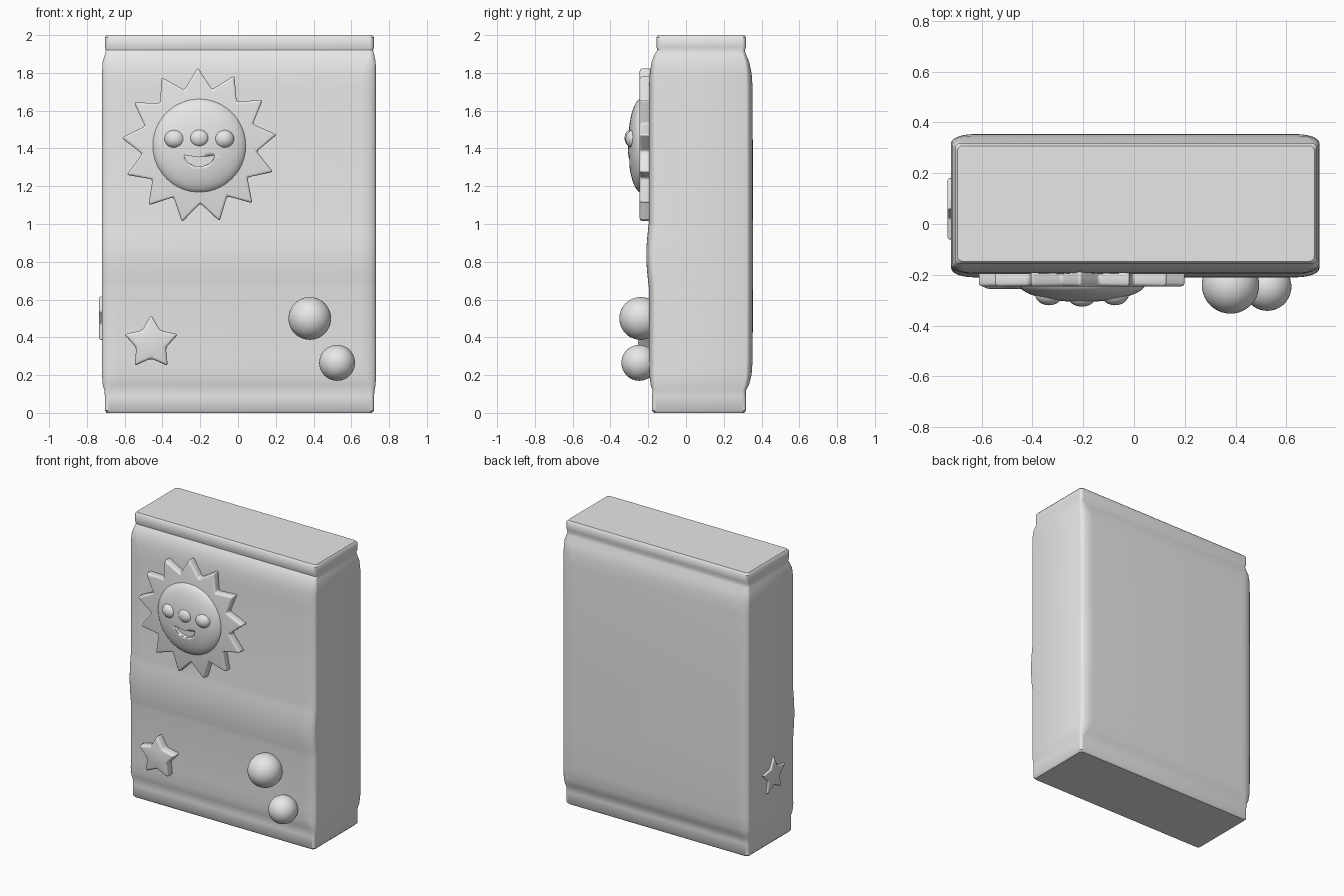
import bpy, bmesh, math
from mathutils import Matrix, Vector

if "Cube" in bpy.data.objects:
    bpy.data.objects.remove(bpy.data.objects["Cube"])

grey = bpy.data.materials.new("light_grey")
grey.diffuse_color = (0.8, 0.8, 0.8, 1)
grey.use_nodes = True
grey.node_tree.nodes["Principled BSDF"].inputs["Base Color"].default_value = grey.diffuse_color


def finish(name, bm, angle=40):
    bmesh.ops.recalc_face_normals(bm, faces=bm.faces[:])
    me = bpy.data.meshes.new(name)
    bm.to_mesh(me)
    bm.free()
    ob = bpy.data.objects.new(name, me)
    bpy.context.collection.objects.link(ob)
    me.materials.append(grey)
    bpy.ops.object.select_all(action='DESELECT')
    ob.select_set(True)
    bpy.context.view_layer.objects.active = ob
    bpy.ops.object.shade_smooth_by_angle(angle=math.radians(angle))
    return ob


def ball(name, centre, radii):
    bm = bmesh.new()
    m = Matrix.Translation(centre) @ Matrix.Diagonal((*radii, 1))
    bmesh.ops.create_uvsphere(bm, u_segments=40, v_segments=24, radius=1, matrix=m)
    return finish(name, bm)


def star(name, points, outer, inner, depth, matrix, bevel, turn=0.0):
    """Star prism in the XZ plane, rising towards -y, with softened edges."""
    bm = bmesh.new()
    ring = []
    for i in range(points * 2):
        a = math.pi / 2 + turn + math.pi * i / points
        r = inner if i % 2 else outer
        ring.append(bm.verts.new((r * math.cos(a), 0, r * math.sin(a))))
    f = bm.faces.new(ring)
    top = bmesh.ops.extrude_face_region(bm, geom=[f])["geom"]
    bmesh.ops.translate(bm, verts=[v for v in top if isinstance(v, bmesh.types.BMVert)],
                        vec=(0, -depth, 0))
    bmesh.ops.recalc_face_normals(bm, faces=bm.faces[:])
    bmesh.ops.bevel(bm, geom=bm.edges[:], offset=bevel, segments=3,
                    affect='EDGES', profile=0.5, clamp_overlap=True)
    bm.transform(matrix)
    return finish(name, bm, 60)


# Carton: lofted rounded rectangles, with pinched ends and a swollen middle
# z, x min, x max, y front, y back, corner x, corner y
lip_b = (-0.705, 0.72, -0.18, 0.318, 0.02, 0.02)
lip_t = (-0.705, 0.72, -0.157, 0.318, 0.02, 0.02)
levels = [
    (0.0, -0.695, 0.71, -0.17, 0.308, 0.02, 0.02),
    (0.012, *lip_b), (0.09, *lip_b),
    (0.12, -0.708, 0.723, -0.177, 0.318, 0.025, 0.02),
    (0.15, -0.716, 0.729, -0.187, 0.334, 0.05, 0.025),
    (0.20, -0.72, 0.73, -0.194, 0.347, 0.08, 0.03),
    (0.28, -0.72, 0.73, -0.196, 0.353, 0.09, 0.035),
    (0.66, -0.72, 0.73, -0.196, 0.354, 0.09, 0.035),
]
# Convex band across the front
for i in range(1, 12):
    t = i / 12
    levels.append((0.66 + 0.35 * t, -0.72, 0.73, -0.196 - 0.014 * math.sin(math.pi * t),
                   0.354, 0.09, 0.035))
levels += [
    (1.01, -0.72, 0.73, -0.196, 0.354, 0.09, 0.035),
    (1.72, -0.72, 0.73, -0.196, 0.353, 0.09, 0.035),
    (1.80, -0.72, 0.73, -0.192, 0.347, 0.08, 0.03),
    (1.86, -0.716, 0.729, -0.182, 0.334, 0.05, 0.025),
    (1.90, -0.704, 0.72, -0.165, 0.316, 0.025, 0.02),
    (1.92, -0.700, 0.715, -0.152, 0.312, 0.02, 0.02),
    (1.94, *lip_t), (1.988, *lip_t),
    (2.0, -0.695, 0.71, -0.147, 0.308, 0.02, 0.02),
]
bm = bmesh.new()
rings = []
for z, x0, x1, y0, y1, rx, ry in levels:
    ring = []
    for q, (cx, cy) in enumerate([(x1 - rx, y1 - ry), (x0 + rx, y1 - ry),
                                  (x0 + rx, y0 + ry), (x1 - rx, y0 + ry)]):
        for k in range(7):
            a = math.pi / 2 * (q + k / 6)
            ring.append(bm.verts.new((cx + rx * math.cos(a), cy + ry * math.sin(a), z)))
    rings.append(ring)
n = len(rings[0])
for a, b in zip(rings, rings[1:]):
    for i in range(n):
        j = (i + 1) % n
        bm.faces.new((a[i], a[j], b[j], b[i]))
bm.faces.new(rings[0])
bm.faces.new(rings[-1])
finish("carton", bm)

# Sun: rayed plate, domed face, cheeks and a cut smile
SX, SZ = -0.205, 1.415
star("sun_rays", 13, 0.415, 0.305, 0.065, Matrix.Translation((SX, -0.182, SZ)), 0.014, 0.02)
face = ball("sun_face", (SX, -0.235, SZ), (0.25, 0.072, 0.25))
for s in (-1, 1):
    ball("sun_cheek", (SX + s * 0.13, -0.275, SZ + 0.035), (0.055, 0.045, 0.05))
ball("sun_nose", (SX, -0.295, SZ + 0.04), (0.05, 0.03, 0.045))

bm = bmesh.new()
arc = [(-0.08, 0.0), (0.0, -0.012), (0.08, 0.0)]
arc += [(0.08 * math.cos(a), -0.06 * math.sin(a))
        for a in (math.pi * i / 10 for i in range(1, 10))]
f = bm.faces.new([bm.verts.new((SX + x, -0.4, 1.365 + z)) for x, z in arc])
ext = bmesh.ops.extrude_face_region(bm, geom=[f])["geom"]
bmesh.ops.translate(bm, verts=[v for v in ext if isinstance(v, bmesh.types.BMVert)],
                    vec=(0, 0.125, 0))
cutter = finish("smile_cutter", bm)
cutter.hide_render = True
cutter.hide_viewport = True
cut = face.modifiers.new("smile", 'BOOLEAN')
cut.operation = 'DIFFERENCE'
cut.solver = 'EXACT'
cut.object = cutter

# Small star on the front and a flatter one on the left side
star("front_star", 5, 0.15, 0.082, 0.07, Matrix.Translation((-0.46, -0.185, 0.37)), 0.016)
star("side_star", 5, 0.13, 0.065, 0.03,
     Matrix.Translation((-0.705, 0.06, 0.49)) @ Matrix.Rotation(-math.pi / 2, 4, 'Z'), 0.008)

# Cereal balls
ball("large_ball", (0.38, -0.24, 0.50), (0.113,) * 3)
ball("small_ball", (0.525, -0.247, 0.265), (0.095,) * 3)
